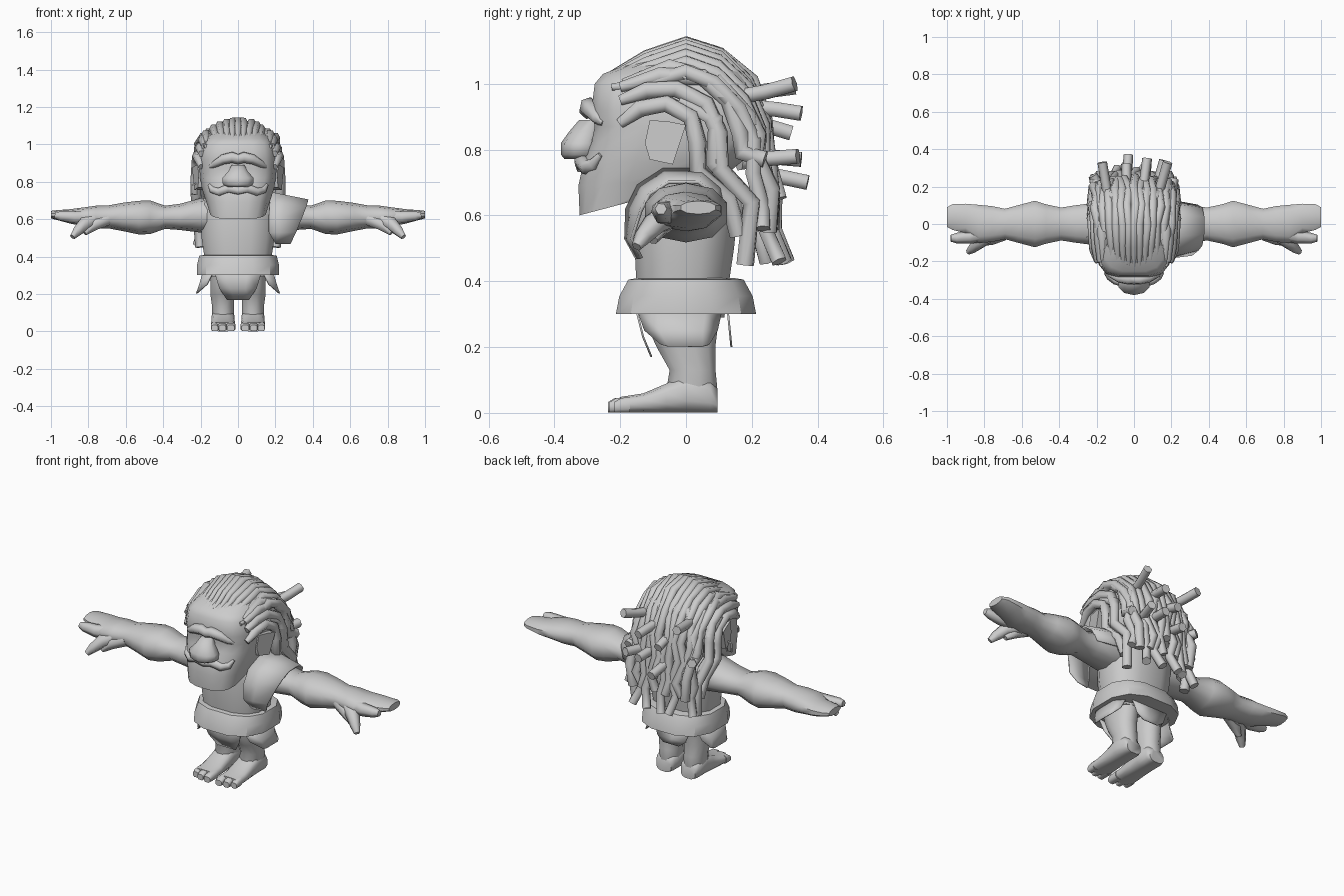
import bpy, bmesh, math, random
from mathutils import Vector as V

random.seed(4)
grey = bpy.data.materials.new("stone grey")
grey.diffuse_color = (0.6, 0.6, 0.6, 1)


def finish(name, bm, angle=45, mirror=False, thick=0):
    bmesh.ops.recalc_face_normals(bm, faces=bm.faces)
    me = bpy.data.meshes.new(name)
    bm.to_mesh(me)
    bm.free()
    ob = bpy.data.objects.new(name, me)
    bpy.context.collection.objects.link(ob)
    me.materials.append(grey)
    if mirror:
        ob.modifiers.new("mirror", 'MIRROR').use_mirror_merge = False
    if thick:
        s = ob.modifiers.new("thickness", 'SOLIDIFY')
        s.thickness = thick
        s.offset = 0
    bpy.ops.object.select_all(action='DESELECT')
    ob.select_set(True)
    bpy.context.view_layer.objects.active = ob
    bpy.ops.object.shade_smooth_by_angle(angle=math.radians(angle))
    return ob


def ring(c, u, v, n=12, e=2.0):
    """Superellipse ring around c with half axes u and v."""
    out = []
    for i in range(n):
        a = 2 * math.pi * (i + 0.5) / n
        ca, sa = math.cos(a), math.sin(a)
        out.append(V(c) + V(u) * math.copysign(abs(ca) ** (2 / e), ca)
                   + V(v) * math.copysign(abs(sa) ** (2 / e), sa))
    return out


def loft(bm, rings, closed=True, caps=True):
    rows = [[bm.verts.new(p) for p in r] for r in rings]
    n = len(rows[0])
    for a, b in zip(rows, rows[1:]):
        for i in range(n if closed else n - 1):
            j = (i + 1) % n
            bm.faces.new((a[i], a[j], b[j], b[i]))
    if caps:
        bm.faces.new(rows[0])
        bm.faces.new(rows[-1])


def tube(bm, pts, radii, n=6):
    pts = [V(p) for p in pts]
    rings, side = [], None
    for i, p in enumerate(pts):
        t = (pts[min(i + 1, len(pts) - 1)] - pts[max(i - 1, 0)]).normalized()
        if side is None:
            side = t.cross(V((1, 0, 0)) if abs(t.x) < 0.8 else V((0, 1, 0)))
        side = (side - t * side.dot(t)).normalized()
        r = radii[i] if isinstance(radii, (list, tuple)) else radii
        rings.append(ring(p, side * r, t.cross(side) * r, n))
    loft(bm, rings)


# Head: tilted horizontal rings (z front, z back, half width, y front, y back, squareness)
bm = bmesh.new()
loft(bm, [ring((0, (f + b) / 2, (zf + zb) / 2), (w, 0, 0), (0, (b - f) / 2, (zb - zf) / 2), 16, e)
          for zf, zb, w, f, b, e in [
    (.60, .67, .15, -.325, -.06, 2.8), (.69, .72, .175, -.33, .12, 2.9), (.76, .77, .195, -.315, .18, 3.1),
    (.82, .82, .205, -.29, .21, 3.4), (.87, .87, .208, -.28, .22, 3.6), (.92, .92, .208, -.29, .22, 3.6),
    (1.0, 1.0, .195, -.28, .2, 3.6), (1.03, 1.035, .172, -.255, .18, 3.2), (1.075, 1.075, .13, -.14, .12, 2.5),
    (1.1, 1.1, .05, -.05, .05, 2)]])
finish("head", bm)

# Nose: wide at the nostrils, narrow at the bridge
bm = bmesh.new()
loft(bm, [ring((0, y, z), (w, 0, 0), (0, d, 0), 10, 2.1) for z, w, y, d in [
    (.772, .055, -.32, .05), (.785, .085, -.32, .06), (.82, .088, -.318, .062),
    (.855, .055, -.305, .05), (.89, .035, -.285, .04)]])
finish("nose", bm, 60)

# Heavy brow ridge and drooping upper lip with raised corners
def mirrored(half, radii):
    pts = [(-x, y, z) for x, y, z in half[:0:-1]] + half
    return pts, radii[:0:-1] + radii


bm = bmesh.new()
tube(bm, *mirrored([(0, -.297, .92), (.03, -.295, .93), (.08, -.287, .92), (.125, -.268, .895), (.15, -.25, .88)],
                   [.028, .03, .028, .02, .01]))
finish("brow", bm, 70)
bm = bmesh.new()
tube(bm, *mirrored([(0, -.316, .75), (.05, -.314, .765), (.10, -.30, .745), (.135, -.278, .755), (.155, -.26, .785)],
                   [.022, .026, .024, .02, .008]))
finish("upper_lip", bm, 70)

# Ears: leaf-shaped slabs leaning outward
bm = bmesh.new()
shape = [(-.11, .89), (-.05, .885), (0, .875), (-.04, .755), (-.11, .77), (-.125, .82)]
loft(bm, [[V((.18, y, z)) for y, z in shape],
          [V((.21 + .28 * (y + .125), y, z)) for y, z in shape]])
finish("ear", bm, mirror=True)
bm = bmesh.new()
tube(bm, [(-.225, -.07, .79), (-.25, -.07, .78), (-.25, -.07, .735), (-.22, -.07, .73), (-.22, -.07, .79)], .006, 4)
finish("earring", bm)

# Dreadlocks: rows running straight over the skull, then wavy down the back
bm = bmesh.new()
spine = [(-.225, 1.03), (-.12, 1.085), (0, 1.122), (.10, 1.09), (.19, 1.01),
         (.245, .89), (.245, .77), (.275, .65), (.27, .56), (.305, .46)]
N = 13
for k in range(N):
    s = -1 + 2 * k / (N - 1)
    last = len(spine) - (0, 2, 1, 0, 1)[k % 5]
    wave = .014 * (-1) ** (k // 2)
    pts = []
    for i, (y, z) in enumerate(spine[:last]):
        x = s * (.17 + .01 * min(i, 3))
        if i > 1:
            x += wave * (-1) ** i * (.4 if i < 5 else 1) + random.uniform(-.005, .005)
        drop = (.04 if i == 0 else .085) * s * s * max(0, 1 - max(0, i - 4) / 4)
        back = y * (1 - .17 * s * s) if y > 0 else y
        pts.append((x, back + (random.uniform(-.01, .01) if i > 3 else 0), z - drop))
    tube(bm, pts, [.012, .021] + [.026] * (last - 2))
# Rows on the sides of the head, sweeping over the ears
sides = [
    [(.195, -.2, .88), (.21, -.14, .925), (.217, -.06, .94), (.22, .015, .9), (.225, .035, .82),
     (.225, .035, .73), (.215, .13, .65), (.2, .16, .54)],
    [(.195, -.2, .95), (.2, -.12, .98), (.205, -.03, .985), (.21, .06, .94), (.22, .1, .85),
     (.225, .105, .74), (.215, .2, .64), (.2, .18, .45)],
    [(.18, -.2, .99), (.185, -.08, 1.025), (.19, .05, 1.02), (.195, .13, .95), (.2, .165, .85),
     (.2, .17, .79), (.21, .24, .77)],
    [(.165, -.19, 1.0), (.17, -.05, 1.05), (.175, .09, 1.01), (.18, .19, .9), (.19, .2, .8),
     (.185, .26, .68), (.17, .25, .55)],
    [(.21, -.02, .95), (.215, .09, .89), (.22, .085, .76), (.205, .14, .7), (.19, .15, .6)]]
for m in (-1, 1):
    for path in sides:
        tube(bm, [(m * x, y, z) for x, y, z in path], [.018] + [.029] * (len(path) - 1))
# Loose ends sticking out behind
for x, y, z, dx, dy, dz in [
    (.13, .16, .96, .05, .17, .04), (-.14, .15, .97, -.03, .18, .02), (.05, .2, .93, .02, .15, -.02),
    (-.04, .2, .88, 0, .12, -.03), (.12, .2, .77, .04, .14, .01), (-.04, .2, .73, .01, .17, -.03),
    (-.16, .16, .76, -.06, .1, .02), (.06, .21, .78, .01, .14, -.01)]:
    tube(bm, [(x, y, z), (x + dx * .5, y + dy * .5, z + dz * .4), (x + dx, y + dy, z + dz)], .026)
finish("dreadlocks", bm, 70)

# Torso (z, half width, y front, y back)
bm = bmesh.new()
loft(bm, [ring((0, (f + b) / 2, z), (w, 0, 0), (0, (b - f) / 2, 0), 12, 2.6) for z, w, f, b in [
    (.29, .17, -.14, .12), (.40, .185, -.155, .135), (.50, .2, -.16, .15), (.6, .205, -.16, .16),
    (.68, .21, -.15, .15), (.73, .17, -.11, .12), (.78, .1, -.08, .09)]])
finish("torso", bm)

# Arms: rings along x (x, z, half height, y, half depth)
bm = bmesh.new()
loft(bm, [ring((x, y, z), (0, d, 0), (0, 0, h), 10, 2.2) for x, z, h, y, d in [
    (.12, .62, .09, 0, .11), (.2, .62, .092, 0, .12), (.31, .612, .07, 0, .105), (.39, .61, .062, 0, .092),
    (.47, .61, .09, 0, .11), (.53, .608, .09, 0, .13), (.62, .612, .075, 0, .105), (.69, .612, .062, 0, .085),
    (.76, .612, .06, 0, .1), (.83, .612, .05, 0, .107), (.9, .615, .038, .03, .082), (.97, .622, .026, .037, .072),
    (1.0, .624, .02, .037, .055)]])
finish("arm", bm, 55, mirror=True)
bm = bmesh.new()
tube(bm, [(.8, -.05, .61), (.88, -.07, .61), (.95, -.076, .617), (.98, -.076, .62)], [.045, .036, .028, .018])
tube(bm, [(.76, -.05, .6), (.82, -.095, .575), (.86, -.13, .535), (.885, -.15, .505)], [.045, .038, .028, .016])
tube(bm, [(.7, -.05, .6), (.77, -.08, .57), (.82, -.1, .525)], [.04, .035, .016])
finish("fingers", bm, 70, mirror=True)

# Shoulder guard: arched shell on one side, tapering outward (y, z, inner x, outer x)
bm = bmesh.new()
arch = [(-.15, .47, .2, .28), (-.183, .53, .165, .31), (-.18, .62, .165, .345), (-.145, .69, .17, .365),
        (-.07, .74, .18, .375), (.05, .74, .18, .375), (.11, .69, .17, .365), (.13, .6, .17, .34)]
rows = []
for t in (0, .4, 1):
    rows.append([V((a + (b - a) * t, y * (1 - (.24 if z > .55 else .1) * t),
                    z if z < .6 else .6 + (z - .6) * (1 - .28 * t))) for y, z, a, b in arch])
loft(bm, rows, closed=False, caps=False)
finish("shoulder_guard", bm, thick=.01)

# Flared belt
bm = bmesh.new()
loft(bm, [ring((0, 0, z), (w, 0, 0), (0, d, 0), 12, 2.6) for z, w, d in [
    (.30, .18, .16), (.30, .225, .219), (.355, .225, .208), (.405, .212, .18), (.41, .17, .15)]])
finish("belt", bm, 35)


# Loincloth panels under the belt: rows from the top edge to the lower edge
def flap(name, rows, mirror=False):
    b = bmesh.new()
    loft(b, rows, closed=False, caps=False)
    finish(name, b, mirror=mirror, thick=.006)


flap("front_flap", [[(x, -.155, .33) for x in (-.13, -.05, .05, .13)],
                    [(x, -.13, .23) for x in (-.1, -.04, .04, .1)],
                    [(x, -.105, .17) for x in (-.06, -.02, .02, .06)]])
flap("back_flap", [[(x, .125, .33) for x in (-.13, 0, .13)], [(x, .135, .23) for x in (-.09, 0, .09)],
                   [(x, .138, .2) for x in (-.05, 0, .05)]])
flap("side_flap", [[(.13, -.15, .32), (.185, -.09, .32), (.185, .06, .32), (.14, .11, .32)],
                   [(.165, -.125, .25), (.205, -.08, .25), (.205, .05, .25), (.17, .095, .25)],
                   [(.215, -.075, .207), (.222, -.055, .202), (.222, .05, .202), (.215, .07, .207)]], True)

# Legs (z, x, half width, y, half depth), feet (y, half width, top z) and toes
bm = bmesh.new()
loft(bm, [ring((x, y, z), (w, 0, 0), (0, d, 0), 12, 2.2) for z, x, w, y, d in [
    (.34, .082, .072, -.01, .12), (.26, .082, .068, -.01, .11), (.2, .084, .066, 0, .092),
    (.13, .08, .06, .02, .072), (.07, .08, .06, .018, .08), (.02, .08, .05, .015, .065)]])
finish("leg", bm, 55, mirror=True)
bm = bmesh.new()
loft(bm, [ring((.08, y, t / 2), (w, 0, 0), (0, 0, t / 2), 12, 2.9) for y, w, t in [
    (.095, .048, .075), (.075, .06, .1), (0, .063, .12), (-.06, .063, .09), (-.13, .066, .06), (-.2, .066, .049)]])
finish("foot", bm, 55, mirror=True)
bm = bmesh.new()
for x, w, y in [(.038, .025, -.237), (.084, .023, -.232), (.125, .021, -.218)]:
    loft(bm, [ring((x, yy, t / 2), (w * k, 0, 0), (0, 0, t / 2), 8, 3)
              for yy, t, k in [(-.17, .05, 1), (y + .02, .046, 1), (y, .034, .85)]])
finish("toes", bm, 55, mirror=True)
